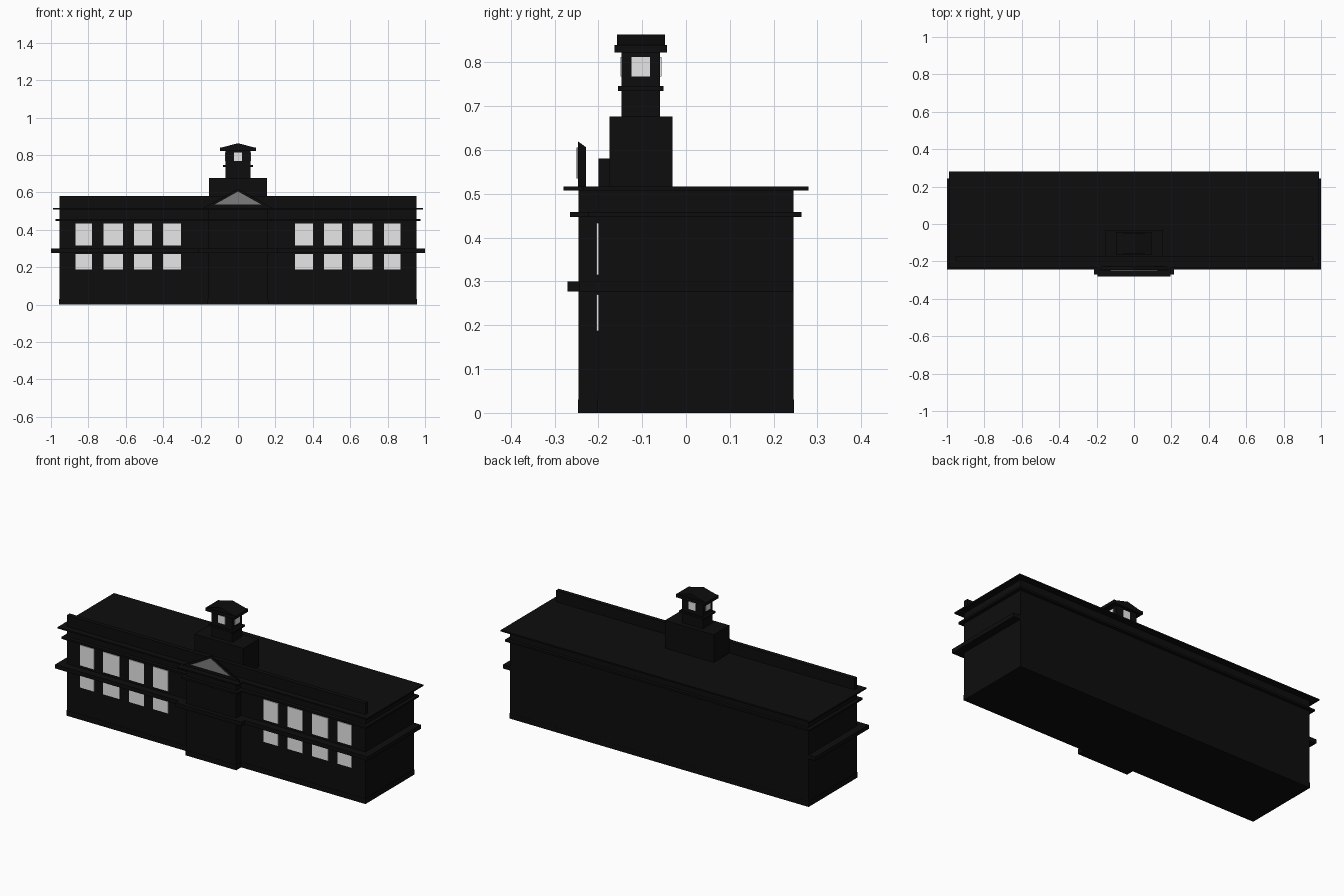
import bpy
import bmesh

cube = bpy.data.objects.get("Cube")
if cube:
    bpy.data.objects.remove(cube, do_unlink=True)


def material(name, value):
    mat = bpy.data.materials.new(name)
    mat.use_nodes = True
    colour = (value, value, value, 1)
    mat.diffuse_color = colour
    mat.node_tree.nodes["Principled BSDF"].inputs["Base Color"].default_value = colour
    return mat


black = material("black", 0.004)
glass = material("pale glass", 0.8)
grey = material("pediment grey", 0.2)


def loft(name, lower, upper, mat):
    """Closed solid between two matching outlines."""
    bm = bmesh.new()
    a = [bm.verts.new(p) for p in lower]
    b = [bm.verts.new(p) for p in upper]
    bm.faces.new(a)
    bm.faces.new(b)
    for i in range(len(a)):
        j = (i + 1) % len(a)
        bm.faces.new((a[i], a[j], b[j], b[i]))
    bmesh.ops.recalc_face_normals(bm, faces=bm.faces)
    mesh = bpy.data.meshes.new(name)
    bm.to_mesh(mesh)
    bm.free()
    mesh.materials.append(mat)
    obj = bpy.data.objects.new(name, mesh)
    bpy.context.collection.objects.link(obj)
    return obj


def box(name, x0, x1, y0, y1, z0, z1, mat=black):
    plan = [(x0, y0), (x1, y0), (x1, y1), (x0, y1)]
    return loft(name, [(x, y, z0) for x, y in plan],
                [(x, y, z1) for x, y in plan], mat)


def stepped_slab(name, half, back, wing, centre, front, z0, z1):
    """Slab on the building plan, with a projecting centre bay."""
    right = [(centre, front), (centre, wing), (half, wing), (half, back)]
    plan = right + [(-x, y) for x, y in reversed(right)]
    return loft(name, [(x, y, z0) for x, y in plan],
                [(x, y, z1) for x, y in plan], black)


def gable(name, half, z0, z1, y0, y1, mat, shrink=0):
    """Triangular prism along y, its rear triangle optionally smaller."""
    def tri(y, s):
        return [(-half + s, y, z0), (half - s, y, z0), (0, y, z1 - s)]
    return loft(name, tri(y0, 0), tri(y1, shrink), mat)


# Main building and its horizontal mouldings
stepped_slab("main_walls", 0.955, 0.245, -0.2, 0.16, -0.245, 0, 0.51)
stepped_slab("plinth", 0.957, 0.246, -0.202, 0.162, -0.247, 0, 0.03)
stepped_slab("middle_band", 1.0, 0.244, -0.243, 0.213, -0.27, 0.277, 0.3)
stepped_slab("lower_cornice", 0.975, 0.263, -0.222, 0.18, -0.265, 0.447, 0.458)
stepped_slab("roof_slab", 0.99, 0.28, -0.235, 0.195, -0.28, 0.508, 0.516)
box("front_parapet", -0.955, 0.955, -0.2, -0.175, 0.51, 0.581)

# Pediment above the entrance bay
gable("pediment", 0.187, 0.515, 0.62, -0.247, -0.228, black, 0.014)
gable("pediment_panel", 0.125, 0.535, 0.605, -0.25, -0.246, grey)

# Two rows of wing windows, mirrored
columns = [(0.305, 0.4), (0.46, 0.556), (0.615, 0.72), (0.78, 0.87)]
rows = [("lower", 0.187, 0.27), ("upper", 0.315, 0.433)]
for side, sign in (("left", 1), ("right", -1)):
    for row, z0, z1 in rows:
        for n, (a, b) in enumerate(columns, 1):
            x0, x1 = sorted((a * sign, b * sign))
            box(f"{side}_{row}_window_{n}", x0, x1, -0.204, -0.199, z0, z1, glass)

# Cupola
mid = -0.103


def cupola_box(name, hx, hy, z0, z1, mat=black):
    return box(name, -hx, hx, mid - hy, mid + hy, z0, z1, mat)


cupola_box("cupola_base", 0.156, 0.072, 0.51, 0.676)
cupola_box("cupola_shaft", 0.066, 0.044, 0.67, 0.825)
cupola_box("cupola_band", 0.08, 0.052, 0.735, 0.746)
cupola_box("cupola_cornice", 0.095, 0.06, 0.822, 0.839)
gable("cupola_roof", 0.095, 0.838, 0.863, mid - 0.055, mid + 0.055, black)

# Cupola windows: thin plates on all four sides
for name, sign in (("front", -1), ("back", 1)):
    y = mid + sign * 0.044
    box(f"cupola_{name}_window", -0.022, 0.022, y - 0.003, y + 0.003, 0.768, 0.812, glass)
for name, sign in (("left", 1), ("right", -1)):
    x = sign * 0.066
    box(f"cupola_{name}_window", x - 0.003, x + 0.003, mid - 0.021, mid + 0.021, 0.768, 0.812, glass)
